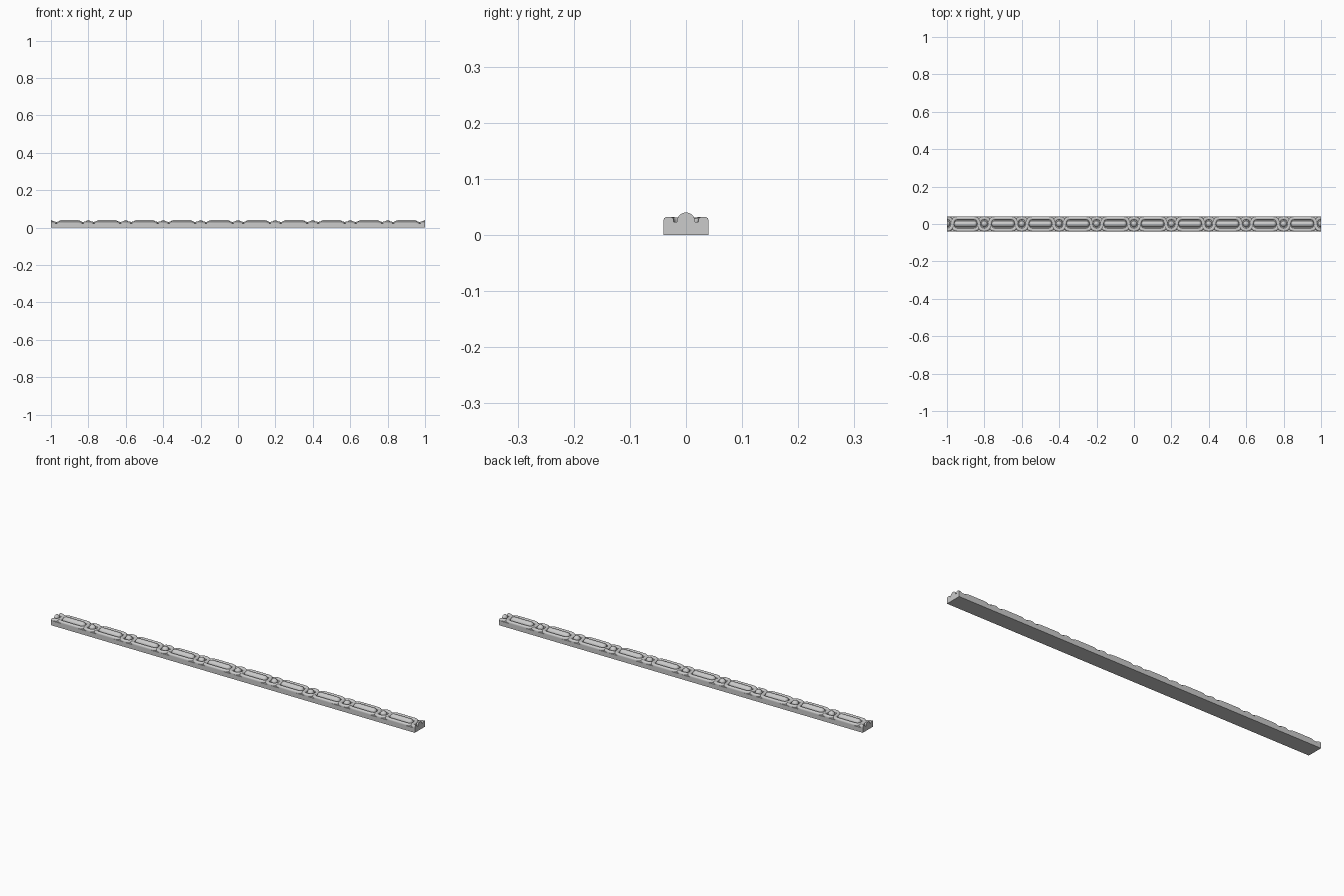
import bpy, bmesh, math
from mathutils import Vector

if "Cube" in bpy.data.objects:
    bpy.data.objects.remove(bpy.data.objects["Cube"])

BASE = 0.023      # top of the flat backing strip
AMP = 0.031       # sideways reach of the woven bands


def finish(name, bm):
    bmesh.ops.recalc_face_normals(bm, faces=bm.faces[:])
    me = bpy.data.meshes.new(name)
    bm.to_mesh(me)
    bm.free()
    ob = bpy.data.objects.new(name, me)
    bpy.context.collection.objects.link(ob)
    bpy.ops.object.select_all(action='DESELECT')
    ob.select_set(True)
    bpy.context.view_layer.objects.active = ob
    bpy.ops.object.shade_smooth_by_angle(angle=math.radians(40))
    return ob


def loft(bm, rings, close_ring=True):
    rows = [[bm.verts.new(p) for p in r] for r in rings]
    n = len(rows[0])
    for a, b in zip(rows, rows[1:]):
        for i in range(n if close_ring else n - 1):
            j = (i + 1) % n
            bm.faces.new((a[i], a[j], b[j], b[i]))
    bm.faces.new(rows[0])
    bm.faces.new(rows[-1])


def dome(bm, x, half, r=0.0165, top=0.04, sides=(1, -1)):
    """Rounded bead; half = straight half length, one side gives a cut half bead."""
    rings = []
    for k in range(8):
        t = math.radians(k * 12)
        rr, z = r * math.cos(t), BASE + (top - BASE) * math.sin(t)
        ring = []
        for s in sides:
            for i in range(13):
                a = math.radians(-90 + 15 * i)
                if half == 0 and len(sides) == 2 and i == 12:
                    continue
                ring.append((x + s * (half + rr * math.cos(a)), s * rr * math.sin(a), z))
        rings.append(ring)
    loft(bm, rings)


# Backing strip
bm = bmesh.new()
bmesh.ops.create_cube(bm, size=1)
for v in bm.verts:
    v.co = (v.co.x * 2, v.co.y * 0.08, (v.co.z + 0.5) * BASE)
finish("backing_strip", bm)

# Long beads
bm = bmesh.new()
for i in range(10):
    dome(bm, -0.9 + 0.2 * i, 0.045)
finish("long_beads", bm)

# Round beads, cut in half at the two ends
bm = bmesh.new()
for i in range(11):
    sides = (1,) if i == 0 else (-1,) if i == 10 else (1, -1)
    dome(bm, -1 + 0.2 * i, 0, sides=sides)
finish("round_beads", bm)

# Woven bands: an S curve between each round bead and long bead
P = [Vector(p) for p in ((0.042, AMP), (0.090, AMP), (0.052, -AMP), (0.1, -AMP))]
N = 20
right = []
for i in range(N + 1):
    t = i / N
    right.append(P[0] * (1 - t) ** 3 + P[1] * 3 * t * (1 - t) ** 2
                 + P[2] * 3 * t * t * (1 - t) + P[3] * t ** 3)
unit = [Vector((-p.x, p.y)) for p in reversed(right)] + right
path = []
for k in range(10):
    pts = unit if k == 0 else unit[1:]
    path += [Vector((p.x - 0.9 + 0.2 * k, p.y)) for p in pts]

PROFILE = [(-0.009, BASE), (-0.009, 0.0265), (-0.0078, 0.0298), (-0.0055, 0.0315),
           (-0.002, 0.0323), (0.002, 0.0323), (0.0055, 0.0315), (0.0078, 0.0298),
           (0.009, 0.0265), (0.009, BASE)]


def band(name, flip, drop):
    bm = bmesh.new()
    rings = []
    for i, p in enumerate(path):
        if i in (0, len(path) - 1):
            d = Vector((1, 0))
        else:
            d = (path[i + 1] - path[i - 1]).normalized()
        nrm = Vector((-d.y, d.x))
        low = drop * (1 - (p.y / AMP) ** 2)      # sink where the bands cross
        ring = []
        for o, z in PROFILE:
            q = p + nrm * o
            zz = BASE + (z - BASE) * (1 - low / 0.0093)
            ring.append((q.x, flip * max(-0.04, min(0.04, q.y)), zz))
        rings.append(ring)
    loft(bm, rings)
    finish(name, bm)


band("over_band", 1, 0.0015)
band("under_band", -1, 0.004)
